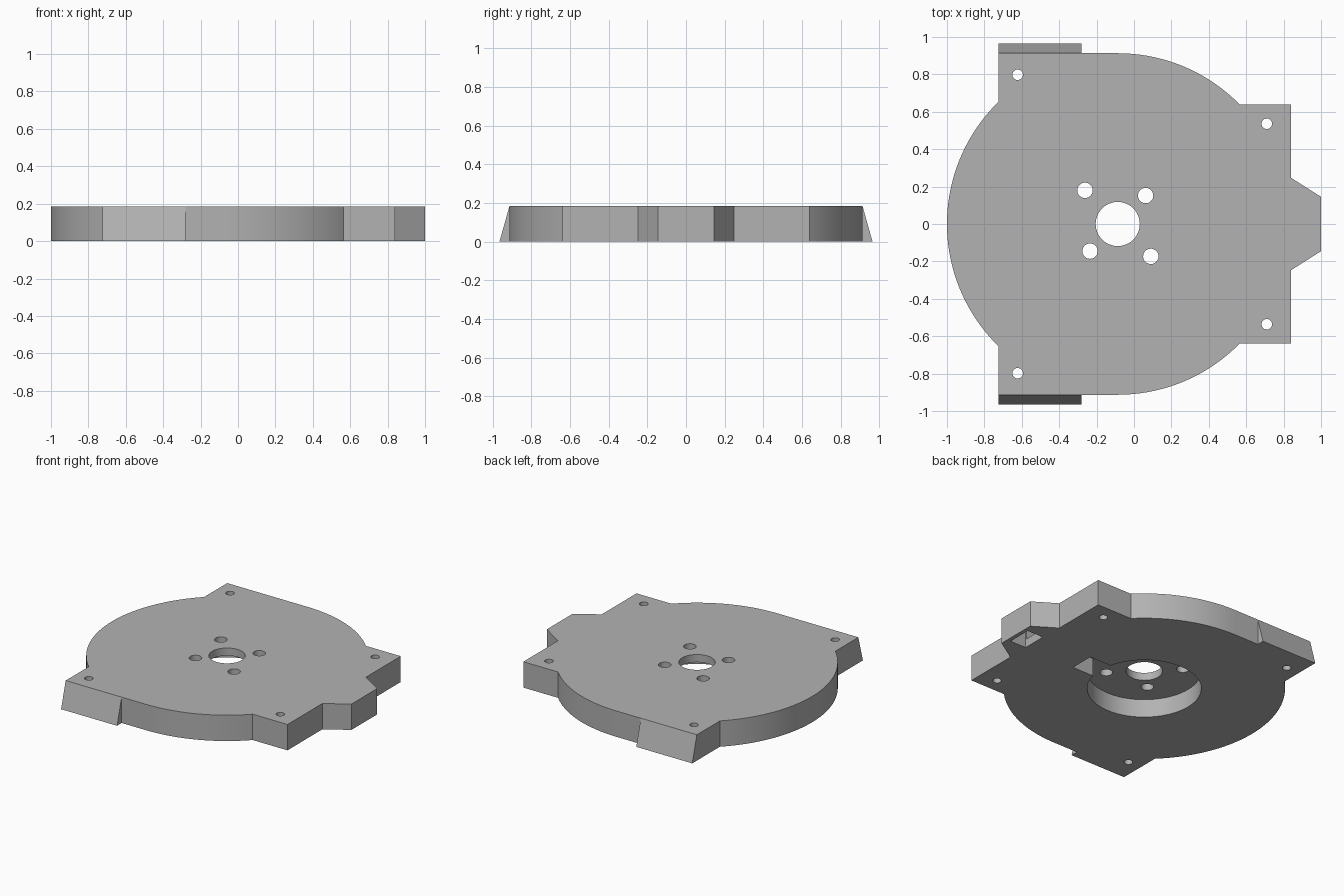
import bpy
import bmesh
import math

HEIGHT = 0.185
CX = -0.087          # centre of the round disc
R = 0.913
RECESS = 0.13        # depth of the underside recess

cube = bpy.data.objects.get("Cube")
if cube:
    bpy.data.objects.remove(cube, do_unlink=True)

grey = bpy.data.materials.new("plain grey")
grey.use_nodes = True
grey.diffuse_color = (0.45, 0.45, 0.45, 1)
grey.node_tree.nodes["Principled BSDF"].inputs["Base Color"].default_value = (0.45, 0.45, 0.45, 1)


def prism(name, outline, offset):
    """Extrude a closed 3D outline along an offset."""
    bm = bmesh.new()
    face = bm.faces.new([bm.verts.new(p) for p in outline])
    ext = bmesh.ops.extrude_face_region(bm, geom=[face])
    moved = [v for v in ext["geom"] if isinstance(v, bmesh.types.BMVert)]
    bmesh.ops.translate(bm, verts=moved, vec=offset)
    bmesh.ops.recalc_face_normals(bm, faces=bm.faces[:])
    mesh = bpy.data.meshes.new(name)
    bm.to_mesh(mesh)
    bm.free()
    mesh.materials.append(grey)
    obj = bpy.data.objects.new(name, mesh)
    bpy.context.collection.objects.link(obj)
    return obj


def select(obj):
    bpy.ops.object.select_all(action='DESELECT')
    obj.select_set(True)
    bpy.context.view_layer.objects.active = obj


def cut(target, cutter):
    cutter.hide_render = True
    mod = target.modifiers.new("cut", 'BOOLEAN')
    mod.operation = 'DIFFERENCE'
    mod.solver = 'EXACT'
    mod.object = cutter
    select(target)
    bpy.ops.object.modifier_apply(modifier=mod.name)
    bpy.data.objects.remove(cutter, do_unlink=True)


def round_cutter(x, y, r, z0, z1, n=48):
    ring = [(x + r * math.cos(2 * math.pi * i / n),
             y + r * math.sin(2 * math.pi * i / n), z0) for i in range(n)]
    return prism("round_cutter", ring, (0, 0, z1 - z0))


def box_cutter(x0, x1, half, z0, z1):
    ring = [(x0, -half, z0), (x1, -half, z0), (x1, half, z0), (x0, half, z0)]
    return prism("box_cutter", ring, (0, 0, z1 - z0))


def arc(a0, a1, n):
    return [(CX + R * math.cos(a0 + (a1 - a0) * i / n),
             R * math.sin(a0 + (a1 - a0) * i / n)) for i in range(n + 1)]


# Plate outline: upper half, then mirrored across y
a_front = math.asin(0.64 / R)
a_back = math.pi - math.asin(0.653 / R)
half = [(1, 0.145), (0.84, 0.247), (0.84, 0.64)]
half += arc(a_front, math.pi / 2, 24)
half += [(-0.725, R)]
half += arc(a_back, math.pi, 24)
outline = half + [(x, -y) for x, y in reversed(half[:-1])]
plate = prism("base_plate", [(x, y, 0) for x, y in outline], (0, 0, HEIGHT))

# Underside recess, cable notch, pocket and the tunnel joining them
cut(plate, round_cutter(CX, 0, 0.37, -0.1, RECESS, 96))
cut(plate, box_cutter(0.2, 0.443, 0.087, -0.1, 0.128))
cut(plate, box_cutter(0.845, 0.972, 0.087, -0.1, 0.128))
cut(plate, box_cutter(0.4, 0.9, 0.08, 0.06, 0.126))

# Centre hole, mounting holes and corner screw holes
holes = [(CX, 0, 0.118),
         (-0.262, 0.18, 0.041), (0.062, 0.152, 0.041),
         (-0.235, -0.145, 0.041), (0.09, -0.173, 0.041)]
for side in (1, -1):
    holes += [(-0.622, side * 0.798, 0.028), (0.71, side * 0.536, 0.028)]
for x, y, r in holes:
    cut(plate, round_cutter(x, y, r, -0.1, 0.3))

select(plate)
bpy.ops.object.shade_smooth_by_angle(angle=math.radians(25))

# Sloped wedges on the two long flats
for side, label in ((1, "back"), (-1, "front")):
    profile = [(-0.725, side * R, 0), (-0.725, side * 0.965, 0), (-0.725, side * R, HEIGHT)]
    prism(label + "_wedge", profile, (0.443, 0, 0))
